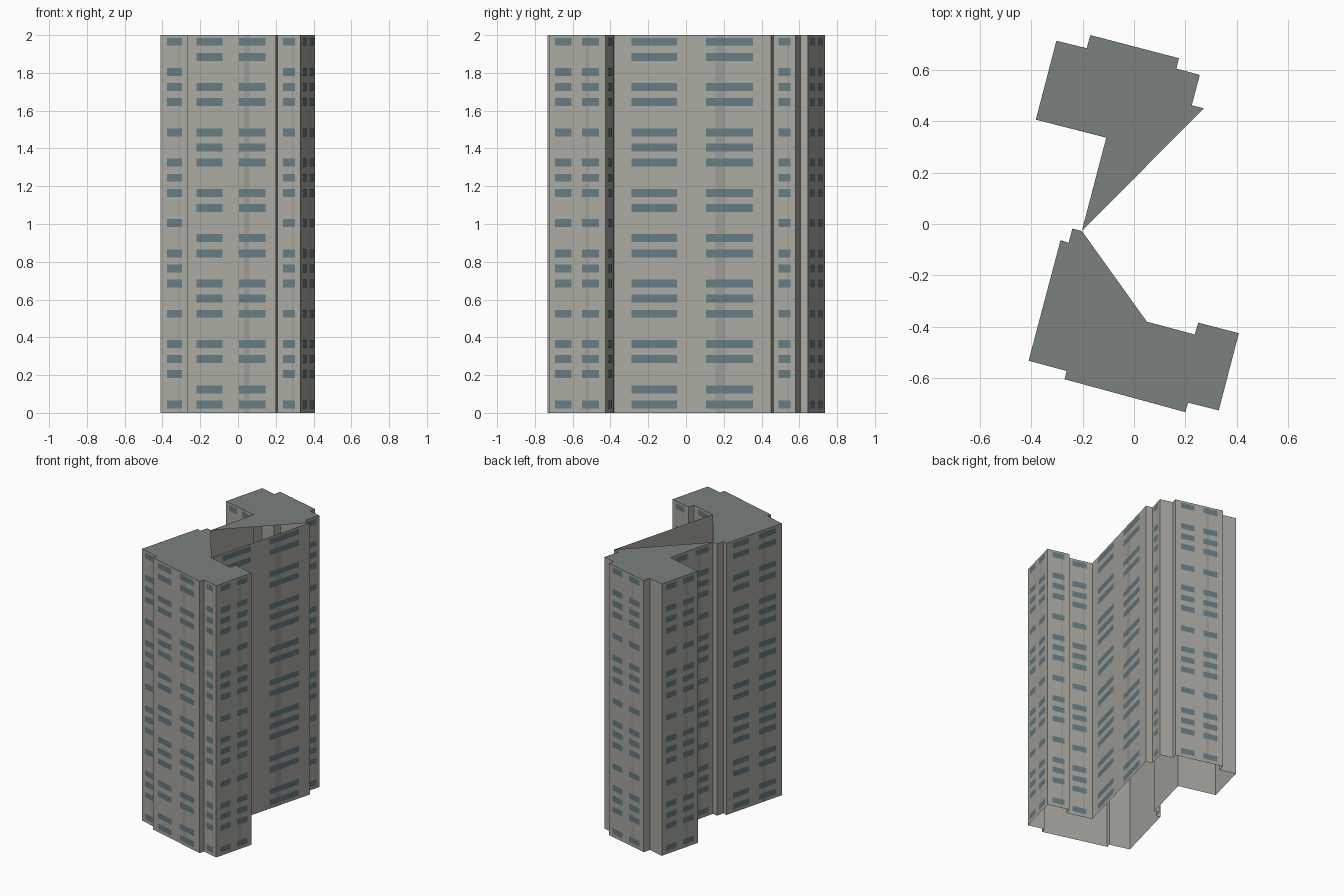
import bpy, bmesh
from mathutils import Vector

if "Cube" in bpy.data.objects:
    bpy.data.objects.remove(bpy.data.objects["Cube"])

H = 2.0
FLOOR = 0.08
# Counter-clockwise footprint, wings turned about 15 degrees
PLAN = [(-.41, -.532), (-.262, -.572), (-.27, -.604), (.20, -.732), (.21, -.695), (.33, -.725),
        (.408, -.425), (.25, -.384), (.236, -.43), (.05, -.38), (.272, .45), (.225, .462),
        (.256, .58), (.165, .605), (.175, .645), (-.17, .735), (-.184, .684), (-.302, .713),
        (-.382, .406), (-.108, .336), (-.203, -.027), (-.24, -.018), (-.254, -.073), (-.286, -.063)]
ROWS_LONG = [0, 1, 3, 4, 6, 7, 8, 10, 11, 13, 14, 16, 17, 18, 20, 21, 23, 24]
ROWS_SHORT = [0, 2, 3, 4, 6, 8, 9, 10, 12, 14, 15, 16, 18, 20, 21, 22, 24]


def material(name, rgb):
    m = bpy.data.materials.new(name)
    m.diffuse_color = (*rgb, 1)
    m.use_nodes = True
    m.node_tree.nodes["Principled BSDF"].inputs["Base Color"].default_value = m.diffuse_color
    return m


def finish(name, bm, mat):
    me = bpy.data.meshes.new(name)
    bm.to_mesh(me)
    bm.free()
    me.materials.append(mat)
    bpy.context.collection.objects.link(bpy.data.objects.new(name, me))


def panel(bm, a, b, f0, f1, z0, z1, off):
    """Flat panel on the wall a-b, between fractions f0 and f1 of its length."""
    a, b = Vector(a), Vector(b)
    d = (b - a).normalized()
    n = Vector((d.y, -d.x)) * off
    p, q = a.lerp(b, f0) + n, a.lerp(b, f1) + n
    bm.faces.new([bm.verts.new((*v, z)) for v, z in ((p, z0), (q, z0), (q, z1), (p, z1))])


edges = list(zip(PLAN, PLAN[1:] + PLAN[:1]))

# Outer walls, open underneath
walls = bmesh.new()
low = [walls.verts.new((x, y, 0)) for x, y in PLAN]
top = [walls.verts.new((x, y, H)) for x, y in PLAN]
for i in range(len(PLAN)):
    j = (i + 1) % len(PLAN)
    walls.faces.new((low[i], low[j], top[j], top[i]))
finish("walls", walls, material("concrete", (.40, .395, .355)))

# Roof: two slabs meeting at one corner, leaving a triangular opening
roof = bmesh.new()
for part in (PLAN[10:21], PLAN[20:] + PLAN[:10]):
    roof.faces.new([roof.verts.new((x, y, H)) for x, y in part])
finish("roof", roof, material("roofing", (.19, .22, .21)))

# Windows and faint vertical strips on every wall wide enough
windows, strips = bmesh.new(), bmesh.new()
for a, b in edges:
    length = (Vector(b) - Vector(a)).length
    if length < .122:
        continue
    spans = [(.11, .40), (.585, .885)] if length > .22 else [(.23, .77)]
    for k in ROWS_LONG if length > .4 else ROWS_SHORT:
        z = (k + .56) * FLOOR
        for f0, f1 in spans:
            panel(windows, a, b, f0, f1, z - .021, z + .021, .002)
    panel(strips, a, b, .645, .705, 0, H, .001)
finish("windows", windows, material("glass", (.13, .20, .225)))
finish("wall_strips", strips, material("shaded_concrete", (.33, .325, .30)))
